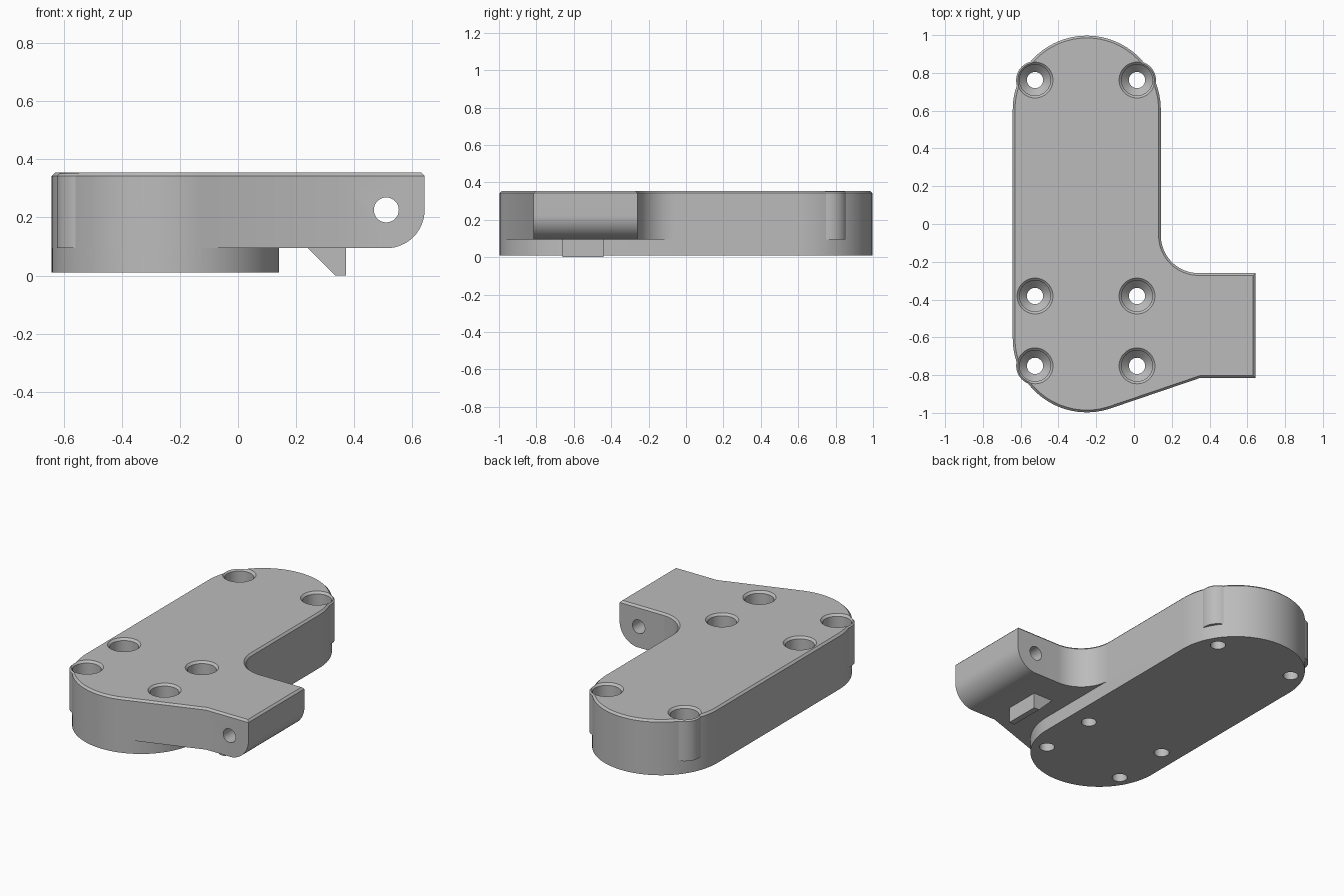
import bpy, bmesh, math
from mathutils import Matrix, Vector

cube = bpy.data.objects.get("Cube")
if cube:
    bpy.data.objects.remove(cube, do_unlink=True)

grey = bpy.data.materials.new("plain_grey")
grey.use_nodes = True
colour = (0.5, 0.5, 0.5, 1)
grey.diffuse_color = colour
grey.node_tree.nodes["Principled BSDF"].inputs["Base Color"].default_value = colour

CX, R, CY = -0.25, 0.392, 0.605            # rounded slab
BOTTOM, LEDGE, TOP = 0.01, 0.095, 0.355    # height levels
ARM_X, ARM_FRONT, ARM_BACK = 0.643, -0.815, -0.26
PIN_X, PIN_Z = 0.511, 0.226
CHAMFER = 0.012


def finish(name, bm):
    bmesh.ops.recalc_face_normals(bm, faces=bm.faces)
    mesh = bpy.data.meshes.new(name)
    bm.to_mesh(mesh)
    bm.free()
    mesh.materials.append(grey)
    obj = bpy.data.objects.new(name, mesh)
    bpy.context.collection.objects.link(obj)
    return obj


def arc(cx, cy, r, a0, a1, n=32):
    angles = [math.radians(a0 + (a1 - a0) * i / n) for i in range(n + 1)]
    return [(cx + r * math.cos(a), cy + r * math.sin(a)) for a in angles]


def prism(name, outline, z0, z1, chamfer=0):
    """Extrude a counter-clockwise outline upward, optionally chamfering the top rim."""
    bm = bmesh.new()
    face = bm.faces.new([bm.verts.new((x, y, z0)) for x, y in outline])
    out = bmesh.ops.extrude_face_region(bm, geom=[face], use_keep_orig=True)
    verts = [v for v in out["geom"] if isinstance(v, bmesh.types.BMVert)]
    bmesh.ops.translate(bm, verts=verts, vec=(0, 0, z1 - z0 - chamfer))
    bmesh.ops.recalc_face_normals(bm, faces=bm.faces)
    if chamfer:
        cap = [f for f in bm.faces if f.normal.z > 0.9]
        bmesh.ops.inset_region(bm, faces=cap, thickness=chamfer, depth=chamfer,
                               use_even_offset=True, use_boundary=True)
    return finish(name, bm)


def sideways(name, outline, y0, y1):
    """Prism whose outline lies in x and z, running along y."""
    obj = prism(name, outline, -y1, -y0)
    obj.data.transform(Matrix.Rotation(math.pi / 2, 4, "X"))
    return obj


def lathe(name, profile, x, y):
    bm = bmesh.new()
    verts = [bm.verts.new((x + r, y, z)) for r, z in profile]
    edges = [bm.edges.new(pair) for pair in zip(verts, verts[1:])]
    bmesh.ops.spin(bm, geom=verts + edges, cent=(x, y, 0), axis=(0, 0, 1),
                   angle=math.tau, steps=48, use_duplicate=False)
    bmesh.ops.remove_doubles(bm, verts=bm.verts, dist=1e-5)
    return finish(name, bm)


def combine(target, tool, operation):
    mod = target.modifiers.new("combine", "BOOLEAN")
    mod.operation, mod.object, mod.solver = operation, tool, "EXACT"
    bpy.context.view_layer.objects.active = target
    bpy.ops.object.modifier_apply(modifier=mod.name)
    bpy.data.objects.remove(tool, do_unlink=True)


# Upper body: rounded slab with the hinge arm blended into its side
elbow = Vector((0.35, ARM_FRONT)) - Vector((CX, -CY))
tangent = math.degrees(math.atan2(elbow.y, elbow.x) - math.acos(R / elbow.length))
outline = (arc(CX, CY, R, 0, 180, 48)
           + arc(CX, -CY, R, 180, 360 + tangent, 40)
           + [(0.35, ARM_FRONT), (ARM_X, ARM_FRONT), (ARM_X, ARM_BACK)]
           + arc(CX + R + 0.2, ARM_BACK + 0.2, 0.2, 270, 180, 20))
body = prism("bracket_body", outline, LEDGE, TOP, CHAMFER)

# Lower half of the slab
slab = arc(CX, CY, R, 0, 180, 48) + arc(CX, -CY, R, 180, 360, 48)
combine(body, prism("lower_slab", slab, BOTTOM, LEDGE), "UNION")

# Bosses that bulge out around the corner screws
for x, y in [(-0.524, 0.762), (0.016, 0.762), (-0.524, -0.751)]:
    boss = prism("screw_boss", arc(x, y, 0.1, 0, 352.5, 47), LEDGE, TOP, CHAMFER)
    combine(body, boss, "UNION")

# Rounded lower corner of the arm and its pin hole
corner = arc(PIN_X, PIN_Z, ARM_X - PIN_X, -90, 0, 16)
corner += [(0.75, PIN_Z), (0.75, 0.04), (PIN_X, 0.04)]
combine(body, sideways("arm_corner", corner, -0.9, -0.2), "DIFFERENCE")
pin = arc(PIN_X, PIN_Z, 0.043, 0, 348.75, 31)
combine(body, sideways("pin_hole", pin, -0.9, -0.2), "DIFFERENCE")

# Countersunk screw holes
screw = [(0, -0.05), (0.043, -0.05), (0.043, 0.115), (0.082, 0.155),
         (0.082, TOP - 0.013), (0.105, TOP + 0.01), (0, TOP + 0.01)]
for x in (-0.524, 0.016):
    for y in (-0.751, -0.381, 0.762):
        combine(body, lathe("screw_hole", screw, x, y), "DIFFERENCE")

# Wedge shaped catch below the arm
wedge = [(0.24, LEDGE), (0.335, 0), (0.372, 0), (0.372, LEDGE)]
catch = sideways("catch_wedge", wedge, -0.66, -0.44)

# Smooth curved walls, crisp edges
for obj in (body, catch):
    bpy.ops.object.select_all(action="DESELECT")
    obj.select_set(True)
    bpy.context.view_layer.objects.active = obj
    bpy.ops.object.shade_smooth_by_angle(angle=math.radians(25))
